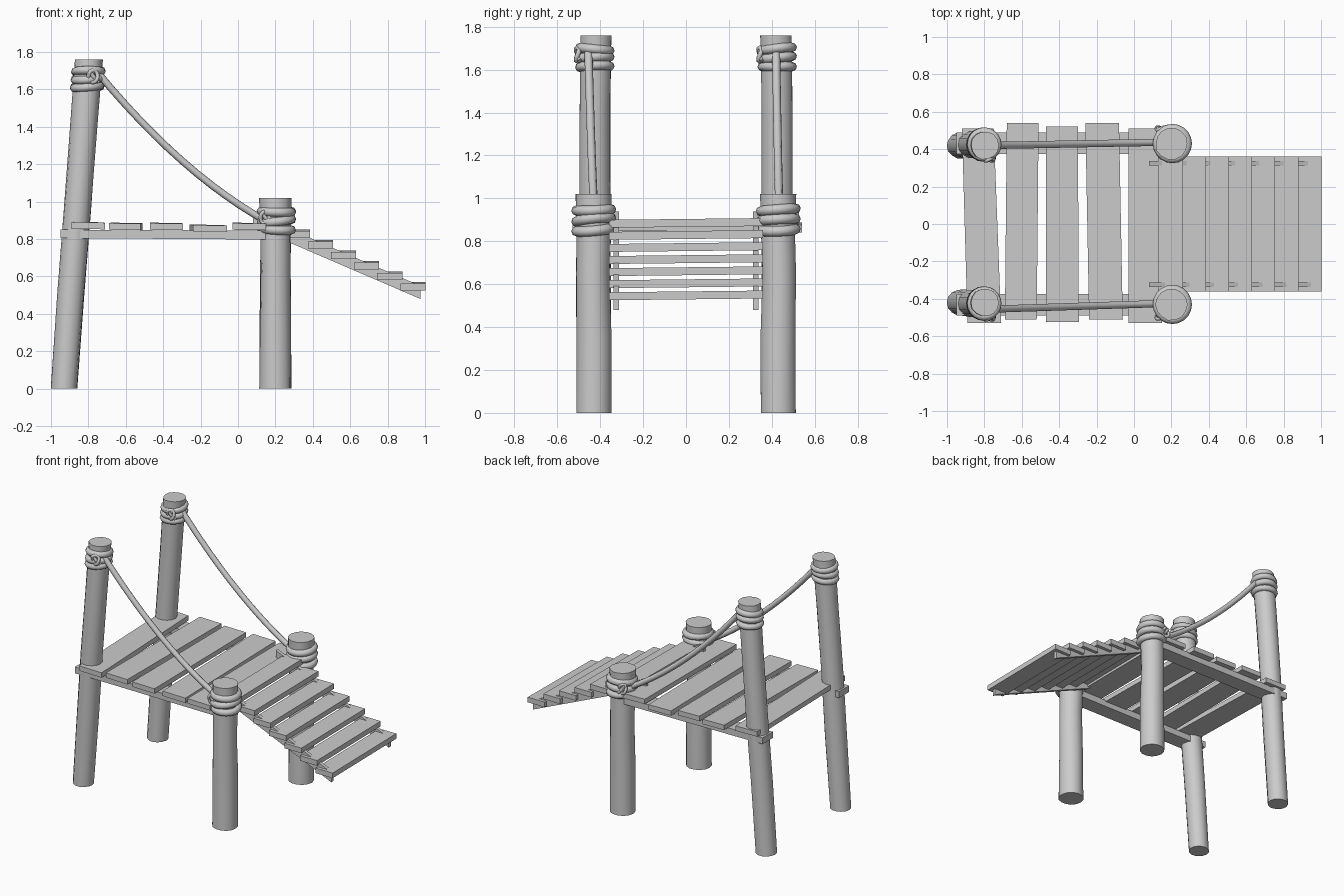
import bpy, bmesh, math, random
from mathutils import Vector

if "Cube" in bpy.data.objects:
    bpy.data.objects.remove(bpy.data.objects["Cube"])

random.seed(4)


def finish(name, bm, smooth=False):
    bmesh.ops.recalc_face_normals(bm, faces=bm.faces)
    me = bpy.data.meshes.new(name)
    bm.to_mesh(me)
    bm.free()
    ob = bpy.data.objects.new(name, me)
    bpy.context.collection.objects.link(ob)
    if smooth:
        activate(ob)
        bpy.ops.object.shade_smooth_by_angle(angle=math.radians(40))
    return ob


def activate(ob):
    bpy.ops.object.select_all(action='DESELECT')
    ob.select_set(True)
    bpy.context.view_layer.objects.active = ob


def prism(name, pts, offset):
    """Extrude a flat outline by an offset."""
    bm = bmesh.new()
    f = bm.faces.new([bm.verts.new(p) for p in pts])
    r = bmesh.ops.extrude_face_region(bm, geom=[f])
    bmesh.ops.translate(bm, vec=offset,
                        verts=[g for g in r['geom'] if isinstance(g, bmesh.types.BMVert)])
    return finish(name, bm)


def post(name, rings, n=14):
    """Loft horizontal rings (x, y, z, radius) into a slightly uneven log."""
    bm = bmesh.new()
    loops = []
    for x, y, z, r in rings:
        loop = []
        for i in range(n):
            a = 2 * math.pi * i / n
            q = r * random.uniform(0.97, 1.02)
            loop.append(bm.verts.new((x + q * math.cos(a), y + q * math.sin(a), z)))
        loops.append(loop)
    for lo, hi in zip(loops, loops[1:]):
        for i in range(n):
            j = (i + 1) % n
            bm.faces.new((lo[i], lo[j], hi[j], hi[i]))
    bm.faces.new(loops[0])
    bm.faces.new(loops[-1])
    return finish(name, bm, True)


def rope(name, pts, radius, cyclic=False):
    """Round tube along a path, converted to mesh."""
    cu = bpy.data.curves.new(name, 'CURVE')
    cu.dimensions = '3D'
    cu.bevel_depth = radius
    cu.bevel_resolution = 2
    cu.use_fill_caps = True
    sp = cu.splines.new('POLY')
    sp.points.add(len(pts) - 1)
    for p, co in zip(sp.points, pts):
        p.co = (*co, 1)
    sp.use_cyclic_u = cyclic
    ob = bpy.data.objects.new(name, cu)
    bpy.context.collection.objects.link(ob)
    activate(ob)
    bpy.ops.object.convert(target='MESH')
    bpy.ops.object.shade_smooth_by_angle(angle=math.radians(50))
    return ob


def lashing(name, c, lean, R, r, gap):
    """Three tilted rope loops round a post."""
    for k in (-1, 0, 1):
        tx, ty = random.uniform(-.12, .12), random.uniform(-.12, .12)
        pts = []
        for i in range(20):
            a = 2 * math.pi * i / 20
            x, y = R * math.cos(a), R * math.sin(a)
            pts.append((c[0] + x + lean * k * gap, c[1] + y, c[2] + k * gap + tx * x + ty * y))
        rope(f"{name}_{k + 2}", pts, r, True)


def knot(name, c, r):
    """Small loop with a tail."""
    c = Vector(c)
    loop = [c + Vector((r * math.cos(a), 0.3 * r * math.sin(2 * a), 1.3 * r * math.sin(a)))
            for a in [2 * math.pi * i / 12 for i in range(12)]]
    rope(name + "_loop", loop, 0.011, True)
    rope(name + "_tail", [c + Vector((-.02, 0, .03)), c, c + Vector((.03, .01, -.03))], 0.011)


for s, side in ((-1, "front"), (1, "back")):
    # Tall leaning posts and short upright posts
    post(f"{side}_tall_post", [(-.93, s * .42, 0, .07), (-.895, s * .42, .5, .072),
                               (-.86, s * .425, .95, .073), (-.825, s * .425, 1.4, .073),
                               (-.797, s * .42, 1.76, .075)])
    post(f"{side}_short_post", [(.2, s * .43, 0, .085), (.2, s * .43, .35, .084),
                                (.2, s * .435, .65, .08), (.2, s * .43, .83, .082),
                                (.2, s * .43, 1.02, .086)])
    # Deck beam
    prism(f"{side}_deck_beam", [(-.95, s * .375, .805), (.22, s * .375, .797),
                                (.22, s * .375, .845), (-.95, s * .375, .85)], (0, s * .115, 0))
    # Stair stringer
    prism(f"{side}_stringer", [(.08, s * .313, .865), (.975, s * .313, .48),
                               (.975, s * .313, .55), (.08, s * .313, .938)], (0, s * .024, 0))
    # Rope lashings, knots and sagging handrail
    lashing(f"{side}_tall_lashing", (-.803, s * .425, 1.655), .07, .07, .022, .041)
    lashing(f"{side}_short_lashing", (.205, s * .43, .9), 0, .081, .024, .046)
    knot(f"{side}_tall_knot", (-.775, -.505 if s < 0 else .345, 1.67), .025)
    knot(f"{side}_short_knot", (.145, -.5 if s < 0 else .51, .915), .025)
    y0, y1 = (-.455, -.425) if s < 0 else (.42, .437)
    rail = []
    for i in range(13):
        t = i / 12
        rail.append((-.75 + .91 * t, y0 + (y1 - y0) * t,
                     1.69 - .80 * t - .075 * 4 * t * (1 - t)))
    rope(f"{side}_rope_rail", rail, .019)

# Deck planks: x range at front end, y, x range at back end, y, base z, end drop
planks = [(-.89, -.71, -.53, -.92, -.75, .51, .855),
          (-.69, -.52, -.51, -.68, -.51, .54, .85),
          (-.47, -.295, -.525, -.47, -.30, .52, .85),
          (-.24, -.06, -.51, -.26, -.08, .54, .84),
          (-.03, .15, -.53, -.03, .15, .51, .85)]
for i, (a, b, y0, c, d, y1, z) in enumerate(planks):
    prism(f"deck_plank_{i + 1}", [(a, y0, z), (b, y0, z - .003), (d, y1, z), (c, y1, z + .003)],
          (0, 0, .035))

# Stair treads
for i in range(7):
    x, z = .127 + .1235 * i, .867 - .0563 * i
    prism(f"stair_tread_{i + 1}", [(x, -.36, z - .004), (x + .134, -.36, z - .004),
                                   (x + .134, .36, z + .004), (x, .36, z + .004)], (0, 0, .037))
